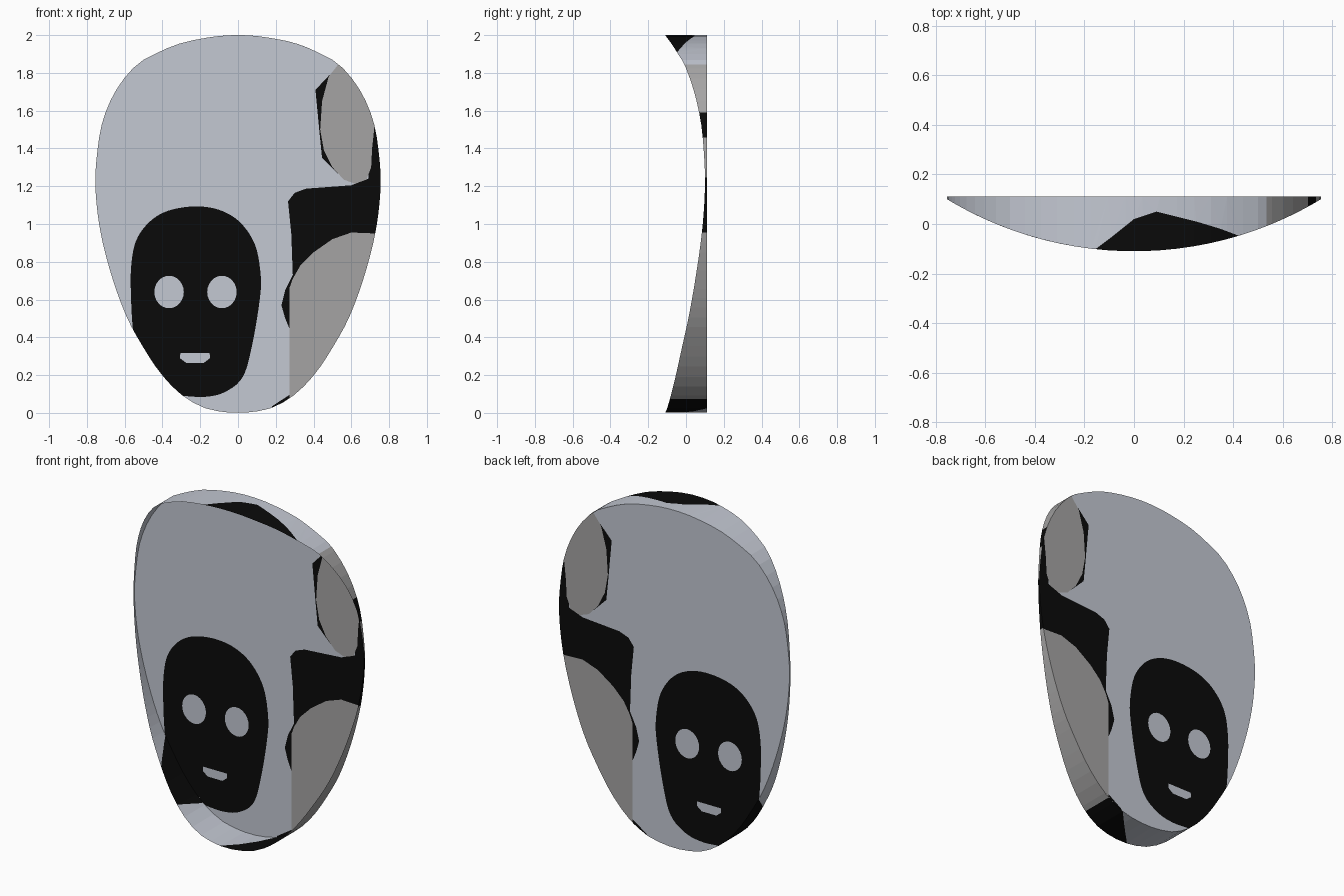
import bpy, math
from mathutils import Vector
from mathutils.geometry import delaunay_2d_cdt

if "Cube" in bpy.data.objects:
    bpy.data.objects.remove(bpy.data.objects["Cube"])

BACK = 0.11      # flat sheet position in y
LIGHT, GREY, BLACK = 0, 1, 2


def material(name, rgb):
    m = bpy.data.materials.new(name)
    m.diffuse_color = (*rgb, 1)
    m.use_nodes = True
    m.node_tree.nodes["Principled BSDF"].inputs["Base Color"].default_value = m.diffuse_color
    return m


MATS = [material("pale_steel", (0.55, 0.58, 0.65)),
        material("mid_grey", (0.375, 0.37, 0.37)),
        material("near_black", (0.003, 0.003, 0.003))]


def smooth(pts, n=5):
    """Closed Catmull-Rom curve through the points."""
    out, k = [], len(pts)
    for i in range(k):
        a, b, c, d = (Vector(pts[(i + j) % k]) for j in (-1, 0, 1, 2))
        for s in range(n):
            t = s / n
            out.append(tuple(0.5 * (2 * b + (c - a) * t + (2 * a - 5 * b + 4 * c - d) * t * t
                                    + (3 * b - a - 3 * c + d) * t ** 3)))
    return out


def ellipse(cx, cz, rx, rz, n=24):
    return [(cx + rx * math.cos(math.tau * i / n), cz + rz * math.sin(math.tau * i / n))
            for i in range(n)]


def inside(p, loop):
    hit = False
    for (x1, y1), (x2, y2) in zip(loop, loop[1:] + loop[:1]):
        if (y1 > p[1]) != (y2 > p[1]) and p[0] < x1 + (p[1] - y1) * (x2 - x1) / (y2 - y1):
            hit = not hit
    return hit


def painted_sheet(name, domain, layers, to_3d, lines=(), flip=False):
    """Cut a 2D domain along the painted loops, colour the pieces, map to 3D."""
    verts, edges = [], []
    for loop in [domain] + [l for l, _ in layers]:
        s, n = len(verts), len(loop)
        verts += [Vector(p) for p in loop]
        edges += [(s + i, s + (i + 1) % n) for i in range(n)]
    for a, b in lines:
        edges.append((len(verts), len(verts) + 1))
        verts += [Vector(a), Vector(b)]
    vs, _, fs = delaunay_2d_cdt(verts, edges, [], 0, 1e-5)[:3]
    faces, mats = [], []
    for f in fs:
        c = sum((vs[i] for i in f), Vector((0, 0))) / len(f)
        if not inside(c, domain):
            continue
        col = LIGHT
        for loop, m in layers:
            if inside(c, loop):
                col = m
        faces.append(list(reversed(f)) if flip else list(f))
        mats.append(col)
    me = bpy.data.meshes.new(name)
    me.from_pydata([to_3d(*v) for v in vs], [], faces)
    for m in MATS:
        me.materials.append(m)
    me.polygons.foreach_set("material_index", mats)
    me.update()
    ob = bpy.data.objects.new(name, me)
    bpy.context.collection.objects.link(ob)
    return ob


# Egg outline (x, z), mirrored, then looked up by angle from the top
half = [(0.1, 1.995), (0.2, 1.98), (0.31, 1.955), (0.43, 1.905), (0.54, 1.84), (0.645, 1.71),
        (0.715, 1.55), (0.745, 1.38), (0.755, 1.2), (0.73, 0.97), (0.67, 0.73), (0.59, 0.51),
        (0.5, 0.345), (0.41, 0.21), (0.31, 0.105), (0.2, 0.035), (0.1, 0.008)]
egg = smooth([(0, 2)] + half + [(0, 0)] + [(-x, z) for x, z in reversed(half)])
polar = sorted((math.degrees(math.atan2(x, z - 1)), math.hypot(x, z - 1)) for x, z in egg)
polar = [(polar[-1][0] - 360, polar[-1][1])] + polar + [(polar[0][0] + 360, polar[0][1])]


def rim_point(deg):
    d = (deg + 180) % 360 - 180
    for (a, ra), (b, rb) in zip(polar, polar[1:]):
        if a <= d <= b and b > a:
            r = ra + (rb - ra) * (d - a) / (b - a)
            break
    return r * math.sin(math.radians(d)), 1 + r * math.cos(math.radians(d))


def front_y(deg):
    x = rim_point(deg)[0]
    return -0.11 + 1.46 - math.sqrt(1.46 ** 2 - x * x)


# Painted regions on the flat sheet (x, z)
head = smooth([(-0.23, 1.093), (-0.37, 1.07), (-0.47, 1.01), (-0.54, 0.91), (-0.566, 0.77),
               (-0.566, 0.6), (-0.556, 0.44), (-0.53, 0.25), (-0.42, 0.1), (-0.29, 0.09),
               (-0.175, 0.085), (-0.07, 0.11), (0.025, 0.19), (0.075, 0.36), (0.115, 0.6),
               (0.12, 0.73), (0.09, 0.89), (0.01, 1.01), (-0.1, 1.075)])
mouth = [(-0.305, 0.316), (-0.15, 0.316), (-0.148, 0.29), (-0.18, 0.265), (-0.275, 0.265),
         (-0.308, 0.29)]
upper_shadow = [(0.485, 1.79), (0.41, 1.71), (0.43, 1.5), (0.445, 1.35), (0.53, 1.265), (0.55, 1.5)]
side_band = [(0.265, 1.12), (0.3, 1.165), (0.36, 1.187), (0.6, 1.205), (0.69, 1.24), (0.69, 1.54),
             (0.9, 1.54), (0.9, 0.9), (0.45, 0.7), (0.275, 0.44), (0.25, 0.5), (0.23, 0.57),
             (0.25, 0.65), (0.29, 0.73), (0.282, 0.95)]
upper_patch = [(0.535, 1.85), (0.48, 1.78), (0.445, 1.65), (0.435, 1.5), (0.455, 1.39),
               (0.5, 1.3), (0.56, 1.235), (0.62, 1.213), (0.68, 1.235), (0.705, 1.3),
               (0.71, 1.4), (0.725, 1.54), (0.9, 1.6), (0.7, 1.95)]
lower_patch = [(0.9, 0.95), (0.725, 0.95), (0.6, 0.955), (0.5, 0.92), (0.4, 0.85), (0.33, 0.78),
               (0.29, 0.71), (0.272, 0.66), (0.272, -0.1), (0.9, -0.1)]
chin_mark = [(0.272, 0.095), (0.18, 0.035), (0.17, -0.1), (0.272, -0.1)]

angles = list(range(-170, 191, 4))
painted_sheet("mask_face", [rim_point(a) for a in angles[:-1]],
              [(head, BLACK), (ellipse(-0.365, 0.64, 0.078, 0.086), LIGHT),
               (ellipse(-0.085, 0.64, 0.078, 0.086), LIGHT), (mouth, LIGHT),
               (upper_shadow, BLACK), (side_band, BLACK), (upper_patch, GREY),
               (lower_patch, GREY), (chin_mark, BLACK)],
              lambda x, z: (x, BACK, z), flip=True)


# Side wall, unrolled as (angle, y); its front edge follows an arc
def band(a, b):
    return [(a, -0.2), (b, -0.2), (b, 0.2), (a, 0.2)]


top_mark = [(-9.2, -0.15), (-9.2, -0.105), (-5, -0.05), (0, 0.02), (5.2, 0.05), (14.5, 0.01),
            (20.4, -0.02), (25.4, -0.05), (25.4, -0.15)]
left_mark = [(-135, 0.12), (-146, -0.05), (-157, -0.09), (-161.5, 0.12)]
bottom_mark = [(163.8, 0.12), (163.8, -0.15), (184, -0.15), (182.5, -0.11), (169.5, 0.12)]


def wall_point(a, y):
    x, z = rim_point(a)
    return x, y, z


painted_sheet("mask_side_wall",
              [(a, front_y(a)) for a in angles] + [(a, BACK) for a in reversed(angles)],
              [(top_mark, BLACK), (band(32.3, 50), GREY), (band(50, 58), BLACK),
               (band(58, 72), GREY), (band(72, 93.5), BLACK), (band(93.5, 163.8), GREY),
               (left_mark, BLACK), (bottom_mark, BLACK)],
              wall_point, [((a, front_y(a)), (a, BACK)) for a in angles])
